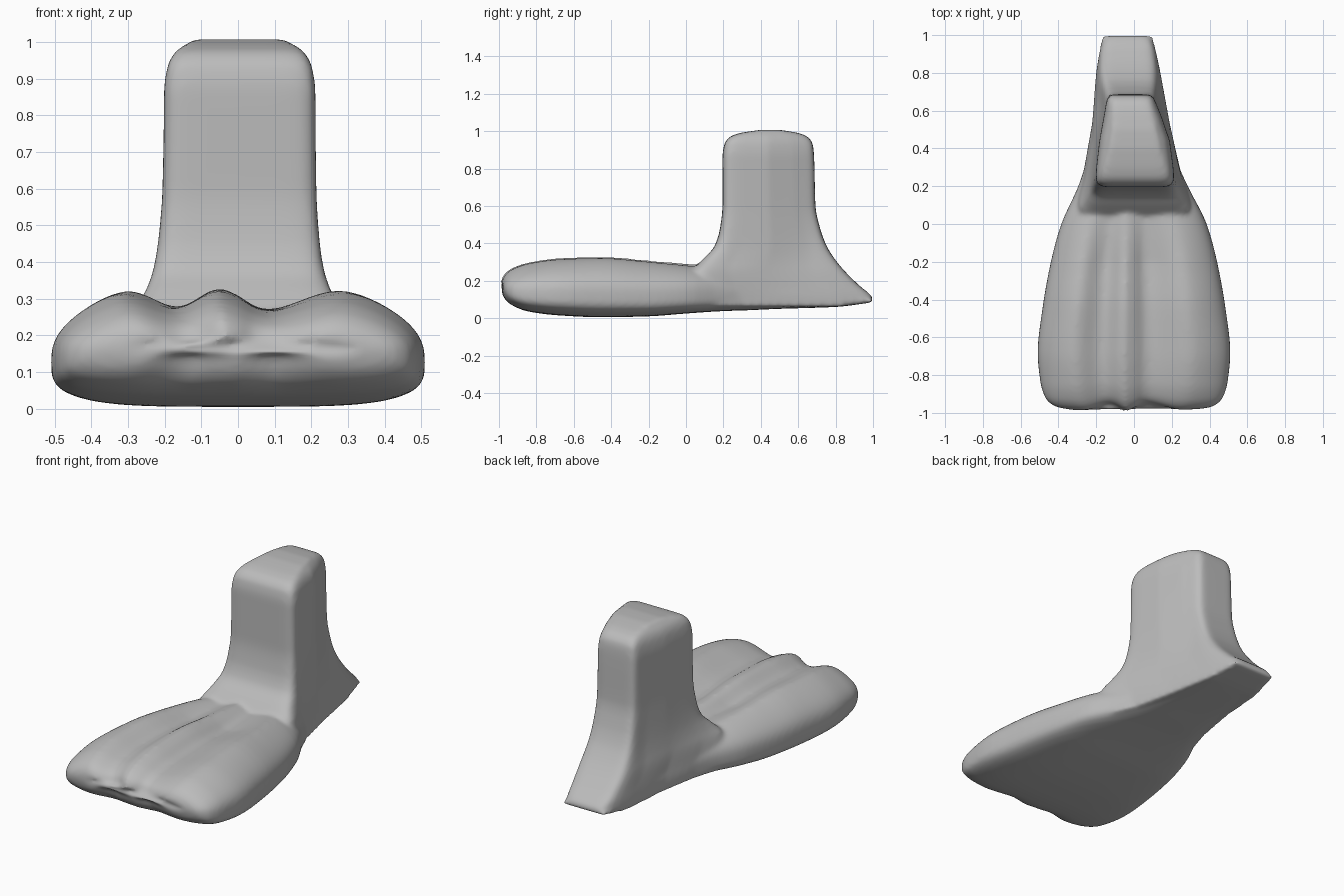
import bpy, bmesh, math

cube = bpy.data.objects.get("Cube")
if cube:
    bpy.data.objects.remove(cube, do_unlink=True)


def curve(table, t, col=1):
    """Smooth interpolation of one column through the rows of a table."""
    n = len(table) - 1
    if t <= table[0][0]:
        return table[0][col]
    if t >= table[n][0]:
        return table[n][col]
    i = max(k for k in range(n) if table[k][0] <= t)

    def slope(k):
        if k in (0, n):
            a, b = (0, 1) if k == 0 else (n - 1, n)
            return (table[b][col] - table[a][col]) / (table[b][0] - table[a][0])
        left = (table[k][col] - table[k-1][col]) / (table[k][0] - table[k-1][0])
        right = (table[k+1][col] - table[k][col]) / (table[k+1][0] - table[k][0])
        return 0 if left * right <= 0 else 2 * left * right / (left + right)

    h = table[i+1][0] - table[i][0]
    s = (t - table[i][0]) / h
    keep = (1 + 2 * s) * (1 - s) ** 2
    return (keep * table[i][col] + (1 - keep) * table[i+1][col]
            + h * s * (1 - s) * ((1 - s) * slope(i) - s * slope(i + 1)))


def power(value, n):
    return math.copysign(abs(value) ** (2 / n), value)


def loft(bm, rings):
    """Skin a list of closed rings and cap both ends."""
    loops = [[bm.verts.new(p) for p in ring] for ring in rings]
    for a, b in zip(loops, loops[1:]):
        for k in range(len(a)):
            j = (k + 1) % len(a)
            bm.faces.new((a[k], a[j], b[j], b[k]))
    bm.faces.new(loops[0][::-1])
    bm.faces.new(loops[-1])


# Foot stations: y, half width, centre x, bottom, top
FOOT = [
    (-.975, .39, 0, .15, .19), (-.96, .43, 0, .105, .23),
    (-.92, .47, 0, .065, .265), (-.84, .495, 0, .035, .295),
    (-.68, .51, 0, .015, .318), (-.45, .485, 0, .005, .325),
    (-.2, .44, 0, .01, .305), (0, .385, 0, .025, .29),
    (.2, .29, -.005, .038, .27), (.32, .245, -.012, .042, .26),
    (.5, .21, -.015, .05, .24), (.8, .17, -.03, .06, .16),
    (1, .135, -.035, .085, .105),
]
# Toe ridges and webbing valleys across the foot: position, height
TOES = [(-1, 0), (-.66, .03), (-.33, -.045), (-.1, .005), (.15, -.055), (.64, .025), (1, 0)]
# Leg levels: z, front y, back y, corner inset, blend towards foot width
LEG = [
    (.06, .1, .96, 0, 1), (.1, .08, 1, 0, 1), (.18, .05, .92, 0, .85),
    (.25, .04, .85, 0, .7), (.31, .085, .8, 0, .5), (.38, .15, .755, 0, .32),
    (.47, .18, .72, 0, .18), (.6, .195, .692, 0, .06), (.86, .195, .685, 0, 0),
    (.93, .205, .678, .008, 0), (.97, .235, .65, .025, 0),
    (.99, .29, .6, .045, 0), (1.007, .4, .5, .065, 0),
]
# Leg plan: y, half width, centre x
LEG_PLAN = [(.2, .215, .005), (.45, .185, .003), (.69, .13, -.02), (1, .13, -.035)]


def foot_ring(y, count=120):
    w, c, low, high = (curve(FOOT, y, k) for k in range(1, 5))
    mid = low + .38 * (high - low)
    fade = min(1, max(0, (.3 - y) / .5))
    tip = max(0, 1 - (y + .975) / .15)
    ring = []
    for k in range(count):
        a = math.tau * k / count
        up = math.sin(a) > 0
        n = 2.5 if up else 4
        u = power(math.cos(a), n)
        toe = curve(TOES, u) * fade
        z = mid + (high - mid if up else mid - low) * power(math.sin(a), n)
        if up:
            z += toe * math.sin(a) * (high - mid) / .2
        push = tip * (.5 * toe + .02 * math.exp(-((u + .07) / .1) ** 2))
        ring.append((c + w * u, y - push, z))
    return ring


def leg_ring(z, count=96):
    front, back, inset, flare = (curve(LEG, z, k) for k in range(1, 5))
    ring = []
    for k in range(count):
        a = math.tau * k / count
        y = (front + back) / 2 + (back - front) / 2 * power(math.sin(a), 9)
        w, c = (curve(LEG_PLAN, y, k) * (1 - flare) + curve(FOOT, y, k) * flare
                for k in (1, 2))
        x = c + (w - inset) * power(math.cos(a), 9)
        ring.append((x, y, max(z, curve(FOOT, y, 3))))
    return ring


def spaced(table, steps):
    rows = [r[0] for r in table]
    return [a + (b - a) * s / steps for a, b in zip(rows, rows[1:])
            for s in range(steps)] + [rows[-1]]


# Webbed foot and leg stump, fused into one skin
bm = bmesh.new()
loft(bm, [foot_ring(y) for y in spaced(FOOT, 4)])
loft(bm, [leg_ring(z) for z in spaced(LEG, 4)])
bmesh.ops.recalc_face_normals(bm, faces=bm.faces)
mesh = bpy.data.meshes.new("webbed_foot")
bm.to_mesh(mesh)
bm.free()
foot = bpy.data.objects.new("webbed_foot", mesh)
bpy.context.collection.objects.link(foot)

grey = bpy.data.materials.new("plain_grey")
grey.use_nodes = True
colour = (.5, .5, .5, 1)
grey.diffuse_color = colour
grey.node_tree.nodes["Principled BSDF"].inputs["Base Color"].default_value = colour
mesh.materials.append(grey)

remesh = foot.modifiers.new("fuse", 'REMESH')
remesh.mode = 'VOXEL'
remesh.voxel_size = .011
remesh.use_smooth_shade = True
smooth = foot.modifiers.new("soften", 'SMOOTH')
smooth.factor = .5
smooth.iterations = 12
